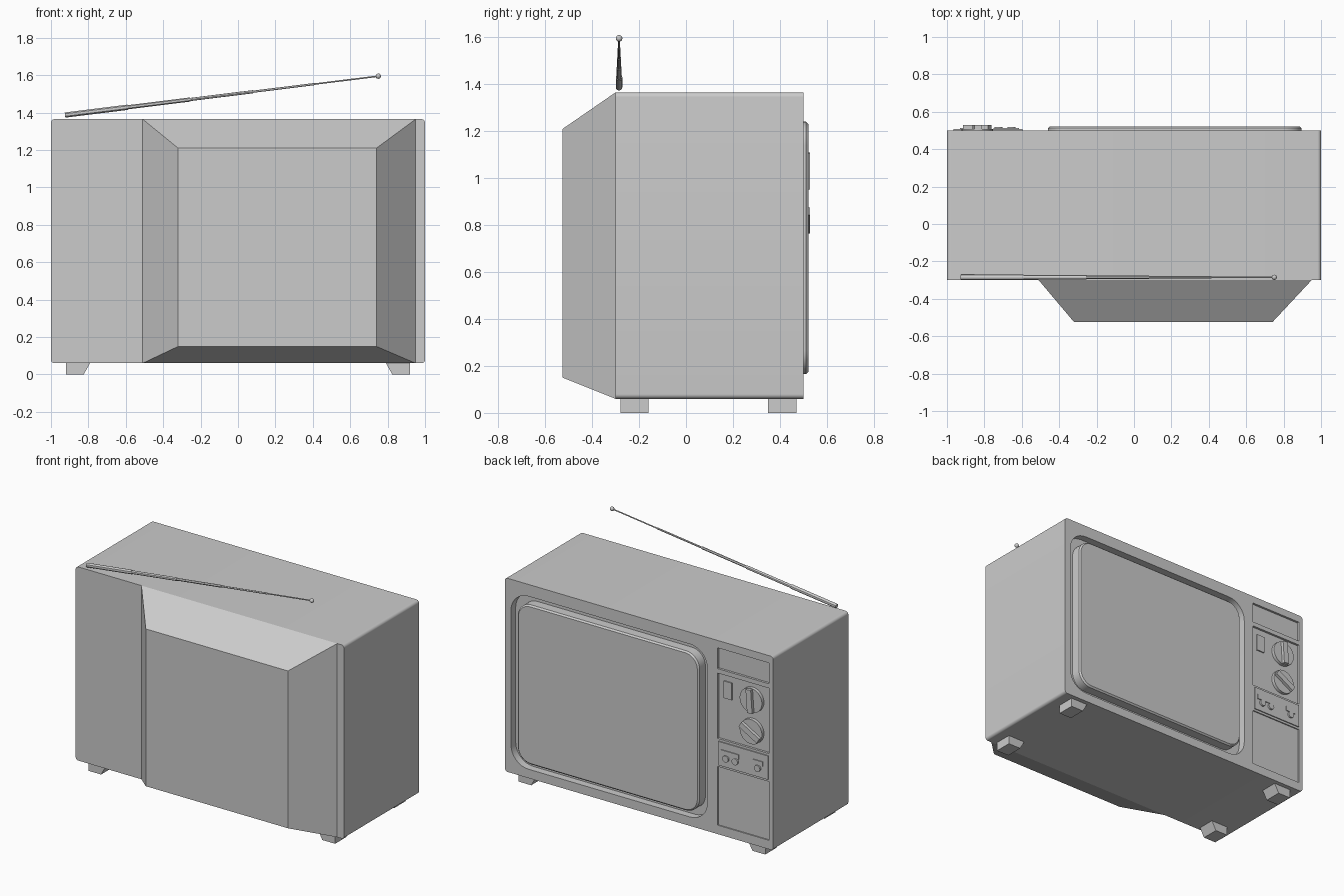
import bpy, bmesh, math
from mathutils import Vector

if "Cube" in bpy.data.objects:
    bpy.data.objects.remove(bpy.data.objects["Cube"])


def new_object(name, bm, smooth=True):
    bmesh.ops.recalc_face_normals(bm, faces=bm.faces)
    me = bpy.data.meshes.new(name)
    bm.to_mesh(me)
    bm.free()
    ob = bpy.data.objects.new(name, me)
    bpy.context.collection.objects.link(ob)
    if smooth:
        smooth_by_angle(ob)
    return ob


def smooth_by_angle(ob):
    bpy.ops.object.select_all(action='DESELECT')
    bpy.context.view_layer.objects.active = ob
    ob.select_set(True)
    bpy.ops.object.shade_smooth_by_angle(angle=math.radians(30))


def rounded_rect(x0, x1, z0, z1, r=0.0, n=8):
    if r == 0:
        return [(x0, z0), (x1, z0), (x1, z1), (x0, z1)]
    pts = []
    for cx, cz, a in ((x1 - r, z1 - r, 0), (x0 + r, z1 - r, 90),
                      (x0 + r, z0 + r, 180), (x1 - r, z0 + r, 270)):
        for i in range(n + 1):
            t = math.radians(a + 90 * i / n)
            pts.append((cx + r * math.cos(t), cz + r * math.sin(t)))
    return pts


def loft(name, sections, smooth=True):
    """Skin a list of (xz outline, y) sections and cap both ends."""
    bm = bmesh.new()
    rings = [[bm.verts.new((x, y, z)) for x, z in pts] for pts, y in sections]
    n = len(rings[0])
    for a, b in zip(rings, rings[1:]):
        for i in range(n):
            bm.faces.new((a[i], a[(i + 1) % n], b[(i + 1) % n], b[i]))
    bm.faces.new(rings[0])
    bm.faces.new(rings[-1])
    return new_object(name, bm, smooth)


def slab(name, rect, y0, y1, r=0.0):
    pts = rounded_rect(*rect, r)
    return loft(name, [(pts, y0), (pts, y1)])


def disc(name, x, z, r, y0, y1, n=32):
    pts = [(x + r * math.cos(math.tau * i / n), z + r * math.sin(math.tau * i / n))
           for i in range(n)]
    return loft(name, [(pts, y0), (pts, y1)])


# cabinet with recesses for the screen and the control panels
cabinet = slab("cabinet", (-1, 1, 0.06, 1.365), -0.3, 0.5, 0.02)
recesses = [
    ((-0.51, 0.955, 0.12, 1.285), 0.45, 0.13),
    ((-0.97, -0.585, 1.175, 1.315), 0.485, 0),
    ((-0.97, -0.585, 0.705, 1.145), 0.485, 0),
    ((-0.97, -0.585, 0.12, 0.515), 0.492, 0),
]
for rect, depth_y, r in recesses:
    cutter = slab("cutter", rect, depth_y, 0.6, r)
    cutter.hide_render = True
    mod = cabinet.modifiers.new("recess", 'BOOLEAN')
    mod.operation = 'DIFFERENCE'
    mod.solver = 'EXACT'
    mod.object = cutter
    bpy.context.view_layer.objects.active = cabinet
    bpy.ops.object.modifier_apply(modifier=mod.name)
    bpy.data.objects.remove(cutter)
smooth_by_angle(cabinet)

# tapered housing on the back
loft("rear_housing", [(rounded_rect(-0.51, 0.95, 0.06, 1.365), -0.3),
                      (rounded_rect(-0.32, 0.74, 0.15, 1.21), -0.525)], False)

# screen standing out of its recess, with a slightly eased front edge
loft("screen", [(rounded_rect(-0.46, 0.895, 0.165, 1.24, 0.1), 0.44),
                (rounded_rect(-0.46, 0.895, 0.165, 1.24, 0.1), 0.512),
                (rounded_rect(-0.45, 0.885, 0.175, 1.23, 0.09), 0.522)])

# tuning dials: disc plus grip bar
for name, z, angle in (("upper_dial", 1.03, 86), ("lower_dial", 0.82, 30)):
    x = -0.838
    disc(name, x, z, 0.083, 0.48, 0.507)
    a = math.radians(angle)
    u = Vector((math.cos(a), math.sin(a)))
    v = Vector((-u.y, u.x))
    c = Vector((x, z))
    outline = [c + u * s * 0.078 + v * t * 0.019
               for s, t in ((-1, -1), (1, -1), (1, 1), (-1, 1))]
    loft(name + "_grip", [(outline, 0.5), (outline, 0.528)])

# channel window
slab("channel_window", (-0.685, -0.625, 0.985, 1.10), 0.48, 0.493)

# small control strip with slots and knobs
slab("control_strip", (-0.965, -0.595, 0.53, 0.69), 0.49, 0.507)
for i, (x0, x1) in enumerate(((-0.75, -0.615), (-0.93, -0.855))):
    slab(f"slot_plate_{i}", (x0, x1, 0.61, 0.642), 0.5, 0.513)
for i, x in enumerate((-0.655, -0.725, -0.892)):
    disc(f"small_knob_{i}", x, 0.59, 0.022, 0.5, 0.519, 16)

# feet, vertical outside and sloped inside
for sx, side in ((-1, "left"), (1, "right")):
    for y0, y1, end in ((-0.28, -0.16, "rear"), (0.35, 0.47, "front")):
        pts = [(sx * 0.92, 0), (sx * 0.825, 0), (sx * 0.79, 0.062), (sx * 0.92, 0.062)]
        loft(f"{end}_{side}_foot", [(pts, y0), (pts, y1)], False)

# telescopic aerial with a ball tip
start, end = Vector((-0.925, -0.285, 1.387)), Vector((0.75, -0.285, 1.595))
direction = end - start
turn = direction.to_track_quat('Z', 'Y').to_matrix().to_4x4()
radii = (0.014, 0.011, 0.0085, 0.006, 0.004)
for i, r in enumerate(radii):
    p = start + direction * (i / len(radii))
    q = start + direction * ((i + 1) / len(radii))
    bm = bmesh.new()
    bmesh.ops.create_cone(bm, cap_ends=True, segments=12, radius1=r, radius2=r,
                          depth=(q - p).length)
    bmesh.ops.transform(bm, matrix=turn, verts=bm.verts)
    bmesh.ops.translate(bm, vec=(p + q) / 2, verts=bm.verts)
    new_object(f"aerial_section_{i}", bm)
bm = bmesh.new()
bmesh.ops.create_uvsphere(bm, u_segments=16, v_segments=10, radius=0.014)
bmesh.ops.translate(bm, vec=end, verts=bm.verts)
new_object("aerial_tip", bm)
